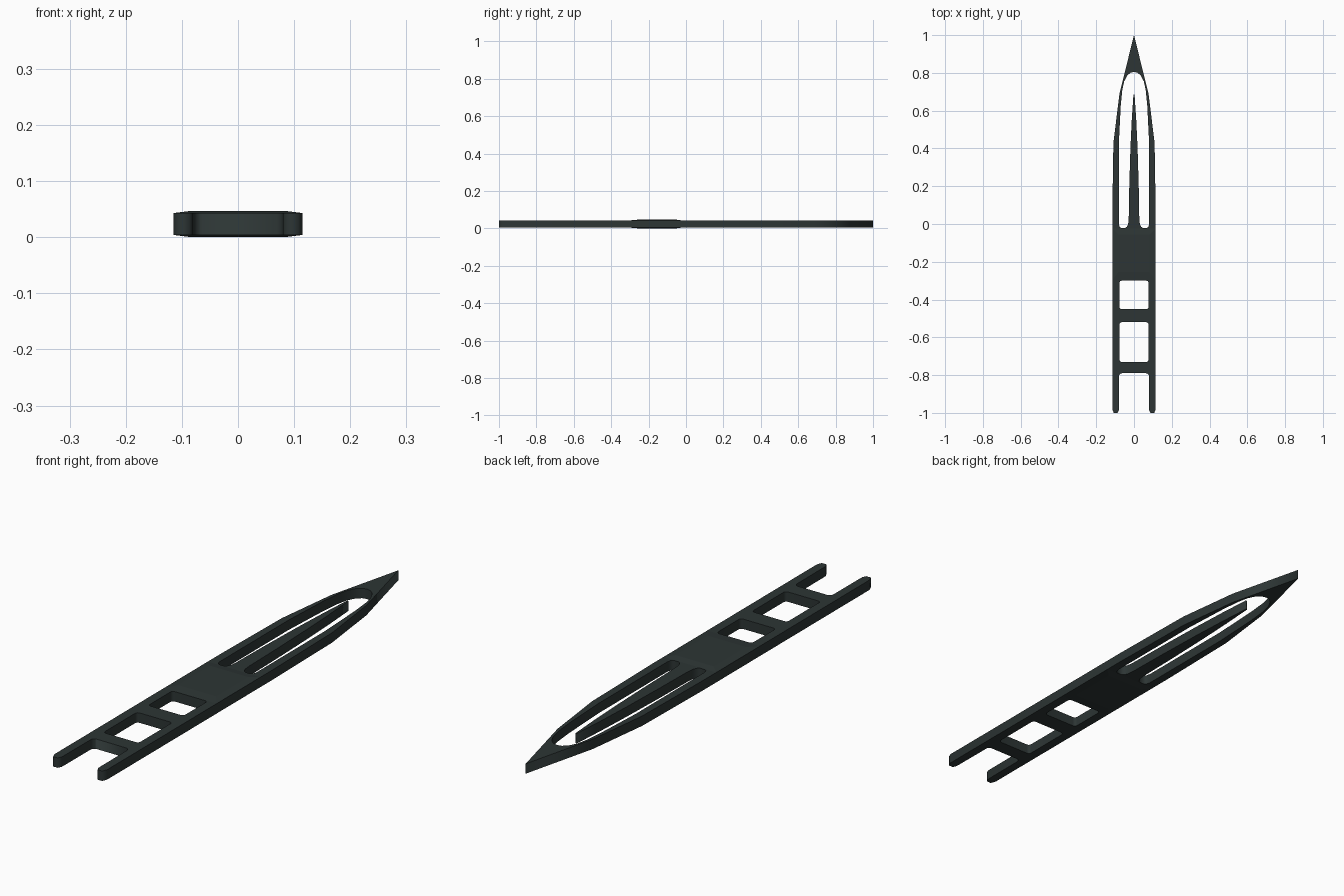
import bpy, bmesh
from math import sin, cos, pi

cube = bpy.data.objects.get("Cube")
if cube:
    bpy.data.objects.remove(cube)

LOW, HIGH = 0.004, 0.043
MID = (LOW + HIGH) / 2

plastic = bpy.data.materials.new("dark grey green plastic")
plastic.use_nodes = True
colour = (0.026, 0.036, 0.035, 1)
plastic.diffuse_color = colour
plastic.node_tree.nodes["Principled BSDF"].inputs["Base Color"].default_value = colour


def mirrored(half):
    """Close a right-hand chain of points with its mirror image."""
    return half + [(-x, y) for x, y in reversed(half) if x > 0]


def corner(cx, cy, r, start, steps=4, turn=pi / 2):
    """Points on an arc for a rounded corner."""
    return [(cx + r * cos(start + turn * i / steps),
             cy + r * sin(start + turn * i / steps)) for i in range(steps + 1)]


def window(y0, y1, w=0.077, r=0.012):
    half = corner(w - r, y0 + r, r, -pi / 2) + corner(w - r, y1 - r, r, 0)
    return mirrored(half)


# Outer outline: fork slot, rail ends, long sides and point
fork = [(0.064, -0.79)] + corner(0.064, -0.805, 0.015, pi / 2, 4, -pi / 2)
outline = mirrored(fork + [
    (0.08, -0.985), (0.087, -1), (0.107, -1), (0.115, -0.98),
    (0.115, 0.06), (0.109, 0.43), (0.077, 0.69), (0, 1)])

# Slot around the central tongue, ending in an arch
slot = mirrored([
    (0.003, 0.685), (0.012, 0.55), (0.019, 0.4), (0.025, 0.2), (0.028, 0.03),
    (0.031, 0.0), (0.038, -0.015), (0.047, -0.021), (0.068, -0.021),
    (0.076, -0.015), (0.08, 0.0), (0.08, 0.43), (0.07, 0.63),
    (0.062, 0.71), (0.052, 0.755), (0.036, 0.786), (0.018, 0.801), (0, 0.805)])

# Flat body cut through by the openings
curve = bpy.data.curves.new("needle_profile", "CURVE")
curve.dimensions = "2D"
curve.fill_mode = "BOTH"
curve.extrude = (HIGH - LOW) / 2
for loop in (outline, slot, window(-0.45, -0.30), window(-0.73, -0.52)):
    spline = curve.splines.new("POLY")
    spline.points.add(len(loop) - 1)
    for point, (x, y) in zip(spline.points, loop):
        point.co = (x, y, 0, 1)
    spline.use_cyclic_u = True
body = bpy.data.objects.new("needle_body", curve)
body.location.z = MID
bpy.context.collection.objects.link(body)
curve.materials.append(plastic)
bpy.context.view_layer.objects.active = body
body.select_set(True)
bpy.ops.object.convert(target="MESH")


# Slightly raised grip pads with sloping borders on both faces
def grip_pad(name, z_base, z_face):
    bm = bmesh.new()
    rings = []
    for x, y0, y1, z in ((0.115, -0.297, -0.024, z_base),
                         (0.083, -0.255, -0.055, z_face)):
        rings.append([bm.verts.new(p) for p in
                      ((-x, y0, z), (x, y0, z), (x, y1, z), (-x, y1, z))])
    base, face = rings
    bm.faces.new(base)
    bm.faces.new(face)
    for i in range(4):
        j = (i + 1) % 4
        bm.faces.new((base[i], base[j], face[j], face[i]))
    bmesh.ops.recalc_face_normals(bm, faces=bm.faces)
    mesh = bpy.data.meshes.new(name)
    bm.to_mesh(mesh)
    bm.free()
    mesh.materials.append(plastic)
    bpy.context.collection.objects.link(bpy.data.objects.new(name, mesh))


grip_pad("upper_grip_pad", HIGH, 0.047)
grip_pad("lower_grip_pad", LOW, 0.0)
